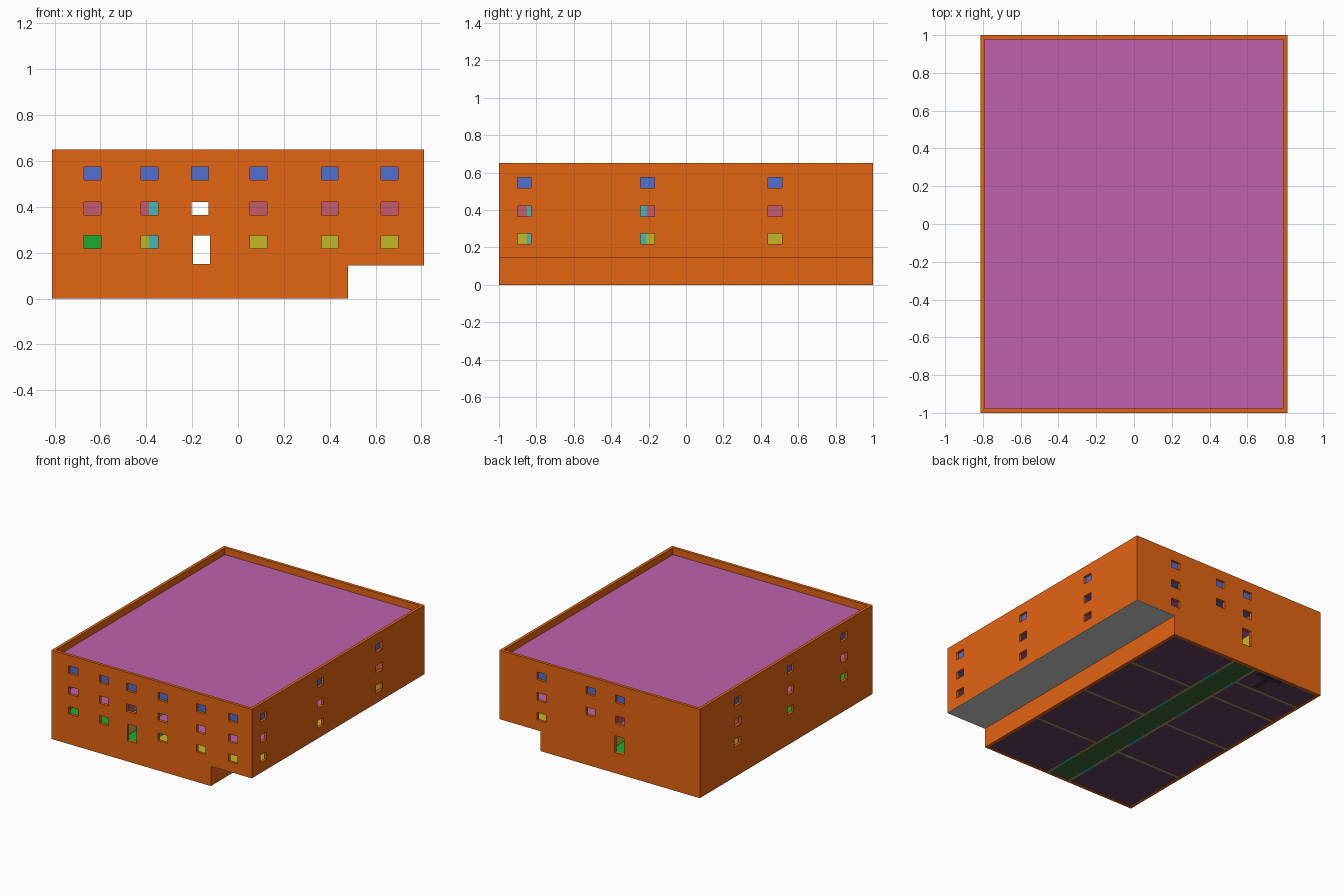
import bpy, bmesh

if "Cube" in bpy.data.objects:
    bpy.data.objects.remove(bpy.data.objects["Cube"])


def mat(name, r, g, b):
    m = bpy.data.materials.new(name)
    m.diffuse_color = (r, g, b, 1)
    m.use_nodes = True
    m.node_tree.nodes["Principled BSDF"].inputs["Base Color"].default_value = m.diffuse_color
    return m


ORANGE = mat("orange", 0.78, 0.13, 0.006)
MAGENTA = mat("magenta", 0.52, 0.12, 0.42)
BLUE = mat("blue", 0.08, 0.16, 0.65)
PINK = mat("pink", 0.55, 0.1, 0.16)
YELLOW = mat("yellow", 0.55, 0.48, 0.02)
SAND = mat("sand", 0.5, 0.38, 0.12)
GREEN = mat("green", 0.01, 0.42, 0.03)
DKGREEN = mat("dark_green", 0.04, 0.13, 0.04)
PLUM = mat("plum", 0.12, 0.05, 0.12)
TEAL = mat("teal", 0.05, 0.5, 0.5)
DARK = mat("dark", 0.04, 0.03, 0.04)


def boxes(name, blist, m=None):
    """One object from axis-aligned boxes (x0, x1, y0, y1, z0, z1)."""
    bm = bmesh.new()
    for x0, x1, y0, y1, z0, z1 in blist:
        r = bmesh.ops.create_cube(bm, size=1)
        for v in r["verts"]:
            v.co = ((x0 + x1) / 2 + v.co.x * (x1 - x0),
                    (y0 + y1) / 2 + v.co.y * (y1 - y0),
                    (z0 + z1) / 2 + v.co.z * (z1 - z0))
    me = bpy.data.meshes.new(name)
    bm.to_mesh(me)
    bm.free()
    ob = bpy.data.objects.new(name, me)
    bpy.context.collection.objects.link(ob)
    if m:
        me.materials.append(m)
    return ob


def cut(ob, cutters):
    """Subtract cutter objects, bake the result, remove the cutters."""
    for c in cutters:
        mod = ob.modifiers.new("cut", 'BOOLEAN')
        mod.object, mod.solver = c, 'EXACT'
    bpy.context.view_layer.update()
    dg = bpy.context.evaluated_depsgraph_get()
    me = bpy.data.meshes.new_from_object(ob.evaluated_get(dg))
    ob.modifiers.clear()
    ob.data = me
    for c in cutters:
        bpy.data.objects.remove(c)


X, BX, T = 0.812, 0.48, 0.022          # half width, basement edge, wall thickness
F1, F2, F3, ROOF, TOP = 0.147, 0.3, 0.45, 0.6, 0.65
CL, CR = -0.25, -0.065                 # corridor sides
H, S = 0.037, 0.028                    # window half sizes

# Window and door openings
ROWS = (0.247, 0.393, 0.545)
holes = []
for i, z in enumerate(ROWS):
    for x in (-0.635, -0.385, -0.165, 0.09, 0.4, 0.66):
        if i or x != -0.165:
            holes.append((x - H, x + H, -1.05, -0.95, z - S, z + S))
    for x in (0.47, 0.073, -0.165):
        if i or x == 0.47:
            holes.append((x - H, x + H, 0.95, 1.05, z - S, z + S))
    for y in (-0.865, -0.205, 0.475):
        holes.append((0.76, 0.86, y - H, y + H, z - S, z + S))
    for y in (0.56, -0.05, -0.67):
        holes.append((-0.86, -0.76, y - H, y + H, z - S, z + S))
for y in (-1, 1):
    holes.append((-0.197, -0.122, y - 0.05, y + 0.05, 0.151, 0.274))

# Outer walls with parapet
walls = boxes("outer_walls", [(-X, X, -1, 1, F1, TOP)], ORANGE)
cut(walls, [boxes("core", [(-X + T, X - T, -1 + T, 1 - T, 0, 1)]),
            boxes("openings", holes)])

# Basement walls
base = boxes("basement_walls", [(-X, BX, -1, 1, 0, F1)], ORANGE)
cut(base, [boxes("core", [(-X + T, BX - T, -1 + T, 1 - T, -1, 1)])])

# Floors and roof
ix, iy = X - T, 1 - T
boxes("overhang_floor", [(BX, ix, -iy, iy, F1, F1 + 0.003)])
boxes("overhang_soffit", [(BX, X, -1, 1, F1 - 0.002, F1)])
boxes("ground_floor_left", [(-ix, CR, -iy, iy, F1, F1 + 0.004)], GREEN)
boxes("ground_floor_right", [(CR, ix, -iy, iy, F1, F1 + 0.004)], YELLOW)
boxes("middle_floor", [(-ix, ix, -iy, iy, F2 - 0.005, F2)], MAGENTA)
boxes("upper_floor", [(-ix, ix, -iy, iy, F3 - 0.005, F3)], BLUE)
boxes("roof", [(-ix, ix, -iy, iy, ROOF - 0.005, ROOF)], MAGENTA)

# Blue lining behind the top storey windows
lz = (F3, ROOF - 0.005)
boxes("upper_lining", [(-ix, ix, s * iy - 0.004, s * iy + 0.004, *lz) for s in (-1, 1)]
      + [(s * ix - 0.004, s * ix + 0.004, -iy, iy, *lz) for s in (-1, 1)], BLUE)

# Basement floor plates and stair opening
boxes("basement_floor", [(CR, BX - T, -iy, iy, 0.003, 0.008),
                         (-X + T, CL, -iy, iy, 0.003, 0.008)], PLUM)
boxes("basement_corridor_floor", [(CL, CR, -iy, iy, 0.003, 0.008)], DKGREEN)
boxes("stair_opening", [(-0.5, -0.3, 0.93, 0.96, 0.0, 0.003),
                        (-0.42, -0.39, 0.8, 0.93, 0.0, 0.003)], DARK)
boxes("stair", [(-0.75 + i * 0.04, -0.71 + i * 0.04, 0.84, 0.97, 0.008, 0.02 + i * 0.014)
                for i in range(10)], DARK)

# Rooms: cross walls and corridor walls with doors, repeated on each storey
CROSS = (-0.47, 0.03, 0.52)
DOORS = (-0.78, -0.28, 0.22, 0.72)


def storey(name, right, z0, z1, wall_mat):
    w = 0.008
    parts, doors = [], []
    for y in CROSS:
        parts.append((CR, right, y - w, y + w, z0, z1))
        parts.append((-ix, CL, y - w, y + w, z0, z1))
    parts.append((-ix, CL, 0.76, 0.776, z0, z1))
    for x in (CL, CR):
        prev = -iy
        for d in DOORS:
            parts.append((x - w, x + w, prev, d - 0.07, z0, z1))
            doors.append((x - w, x + w, d - 0.07, d + 0.07, z0, z1))
            prev = d + 0.07
        parts.append((x - w, x + w, prev, iy, z0, z1))
    doors.append((-0.388, -0.32, -0.482, -0.458, z0, z1))
    boxes(name + "_partitions", parts, wall_mat)
    boxes(name + "_doors", doors, TEAL)


storey("basement", BX - T, 0.0, F1, SAND)
storey("ground", ix, F1 + 0.004, F2 - 0.005, YELLOW)
storey("middle", ix, F2, F3 - 0.005, PINK)
# Green wall face in the front left ground room
boxes("green_wall", [(-ix, -0.5, -0.484, -0.478, F1 + 0.004, F2 - 0.005)], GREEN)
